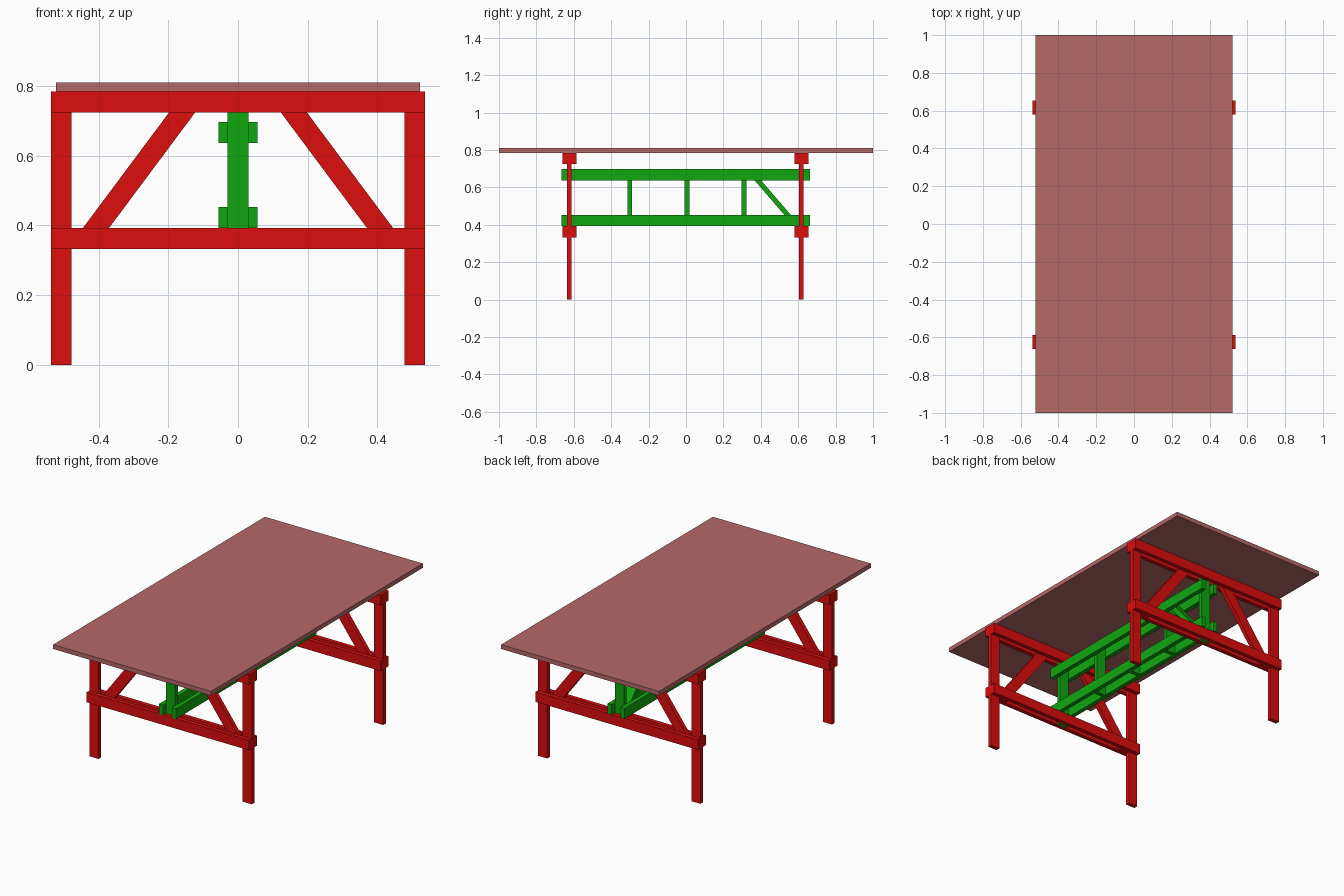
import bpy

if "Cube" in bpy.data.objects:
    bpy.data.objects.remove(bpy.data.objects["Cube"])

def material(name, rgb):
    m = bpy.data.materials.new(name)
    m.diffuse_color = (*rgb, 1)
    m.use_nodes = True
    m.node_tree.nodes["Principled BSDF"].inputs["Base Color"].default_value = m.diffuse_color
    return m

RED = material("red_paint", (0.73, 0.004, 0.004))
GREEN = material("green_paint", (0.005, 0.39, 0.005))
TOP = material("top_wood", (0.47, 0.14, 0.14))

def prism(name, profile, axis, lo, hi, mat):
    """Extrude a quad profile along x (profile is y,z) or y (profile is x,z)."""
    place = (lambda p, t: (t, p[0], p[1])) if axis == 'x' else (lambda p, t: (p[0], t, p[1]))
    area = sum(a[0] * b[1] - b[0] * a[1] for a, b in zip(profile, profile[1:] + profile[:1]))
    if (area > 0) != (axis == 'x'):
        profile = profile[::-1]
    n = len(profile)
    verts = [place(p, t) for t in (lo, hi) for p in profile]
    faces = [tuple(reversed(range(n))), tuple(range(n, 2 * n))]
    faces += [(i, (i + 1) % n, n + (i + 1) % n, n + i) for i in range(n)]
    mesh = bpy.data.meshes.new(name)
    mesh.from_pydata(verts, [], faces)
    mesh.materials.append(mat)
    obj = bpy.data.objects.new(name, mesh)
    bpy.context.collection.objects.link(obj)
    return obj

def box(name, x, y, z, mat):
    return prism(name, [(x[0], z[0]), (x[1], z[0]), (x[1], z[1]), (x[0], z[1])], 'y', *y, mat)

# Table top
box("table_top", (-0.522, 0.522), (-1, 1), (0.784, 0.81), TOP)

T = 0.0125   # half plank thickness
H = 0.0375   # half thickness of a three-plank sandwich
Z_LOW, Z_HIGH = (0.332, 0.392), (0.724, 0.784)

# Trestles: legs, braces and centre post held between paired beams
for end, yc in (("front", -0.624), ("back", 0.617)):
    mid = (yc - T, yc + T)
    for side, s in (("left", -1), ("right", 1)):
        box(f"{end}_{side}_leg", sorted((s * 0.477, s * 0.537)), mid, (0, 0.784), RED)
        brace = [(s * 0.490, 0.332), (s * 0.415, 0.332), (s * 0.078, 0.784), (s * 0.153, 0.784)]
        prism(f"{end}_{side}_brace", brace, 'y', *mid, RED)
    for level, z in (("lower", Z_LOW), ("upper", Z_HIGH)):
        box(f"{end}_{level}_outer_beam", (-0.537, 0.537), (yc - H, yc - T), z, RED)
        box(f"{end}_{level}_inner_beam", (-0.537, 0.537), (yc + T, yc + H), z, RED)
    box(f"{end}_centre_post", (-0.03, 0.03), mid, (0.332, 0.784), GREEN)

# Stretcher: paired rails joined by spacer posts
for side, x in (("left", (-0.056, -0.03)), ("right", (0.03, 0.056))):
    for level, z in (("lower", (0.392, 0.453)), ("upper", (0.637, 0.697))):
        box(f"{side}_{level}_rail", x, (-0.666, 0.662), z, GREEN)
for i, y in enumerate((-0.3, 0.005, 0.31)):
    box(f"spacer_post_{i + 1}", (-0.03, 0.03), (y - T, y + T), (0.392, 0.697), GREEN)

# Single diagonal brace in the stretcher
prism("stretcher_brace", [(0.315, 0.697), (0.350, 0.697), (0.613, 0.392), (0.578, 0.392)],
      'x', -0.03, 0.03, GREEN)
